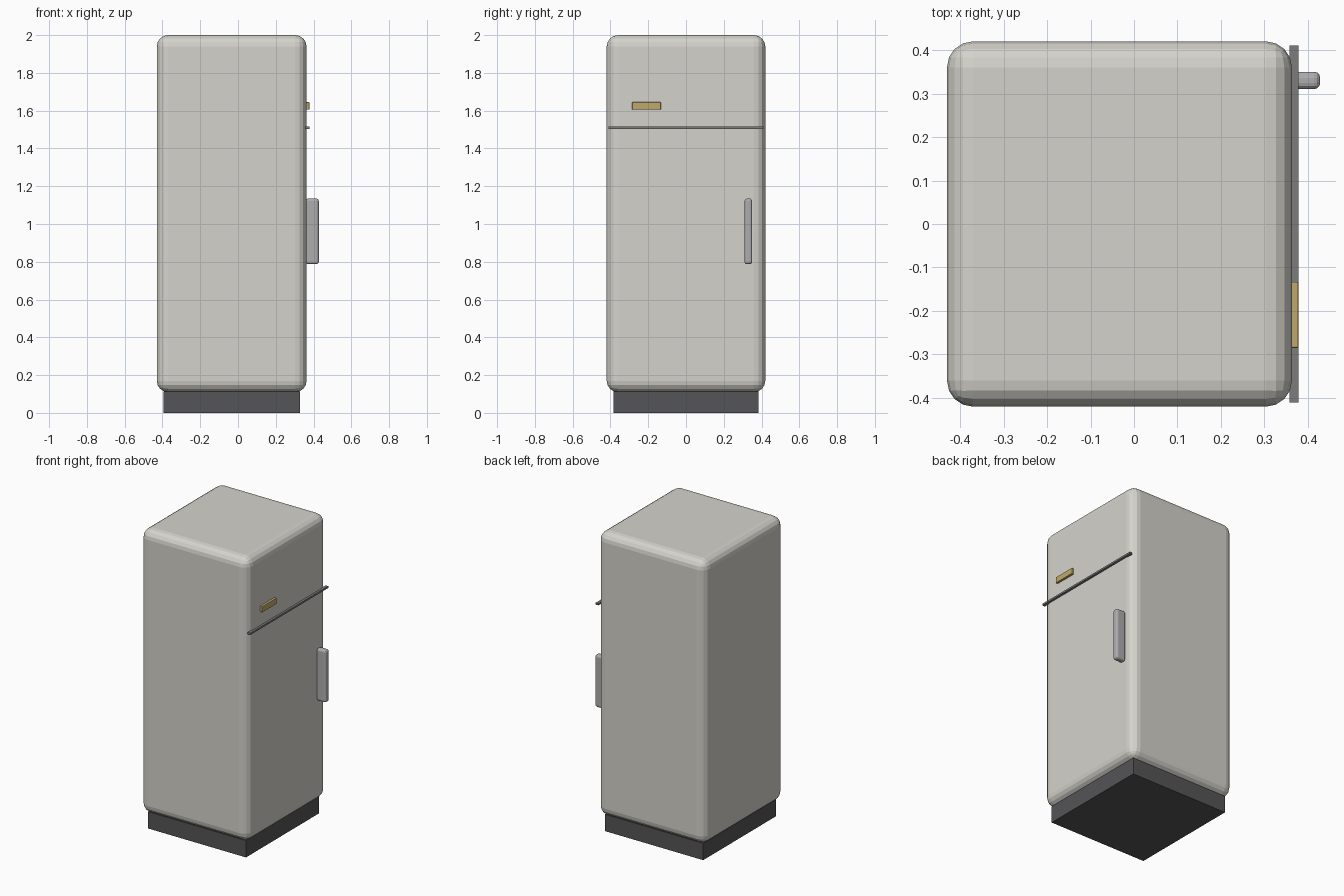
import bpy

if "Cube" in bpy.data.objects:
    bpy.data.objects.remove(bpy.data.objects["Cube"])


def colour(name, rgb):
    mat = bpy.data.materials.new(name)
    mat.diffuse_color = (*rgb, 1)
    mat.use_nodes = True
    mat.node_tree.nodes["Principled BSDF"].inputs["Base Color"].default_value = mat.diffuse_color
    return mat


def box(name, lo, hi, mat=None, bevel=0, segments=3):
    """Box between two corners, with optional rounded edges."""
    bpy.ops.mesh.primitive_cube_add(
        size=1, location=[(a + b) / 2 for a, b in zip(lo, hi)])
    ob = bpy.context.object
    ob.name = name
    ob.scale = [b - a for a, b in zip(lo, hi)]
    bpy.ops.object.transform_apply(location=False, rotation=False, scale=True)
    if mat:
        ob.data.materials.append(mat)
    if bevel:
        mod = ob.modifiers.new("rounded_edges", 'BEVEL')
        mod.width = bevel
        mod.segments = segments
    return ob


enamel = colour("enamel", (0.66, 0.65, 0.60))
dark = colour("dark_plastic", (0.09, 0.09, 0.095))
brass = colour("brass", (0.52, 0.40, 0.15))
steel = colour("steel", (0.42, 0.42, 0.43))
seam = colour("seam_grey", (0.2, 0.2, 0.2))

# Cabinet and recessed plinth
box("cabinet", (-0.43, -0.42, 0.11), (0.363, 0.42, 2.0), enamel, 0.06, 4)
box("plinth", (-0.395, -0.383, 0), (0.327, 0.383, 0.112), dark)

# Door details on the +x face
box("door_seam", (0.358, -0.41, 1.504), (0.378, 0.41, 1.516), seam)
box("badge_plate", (0.358, -0.285, 1.605), (0.378, -0.133, 1.645), brass, 0.003, 2)
box("door_handle", (0.358, 0.31, 0.787), (0.428, 0.35, 1.135), steel, 0.014, 3)
